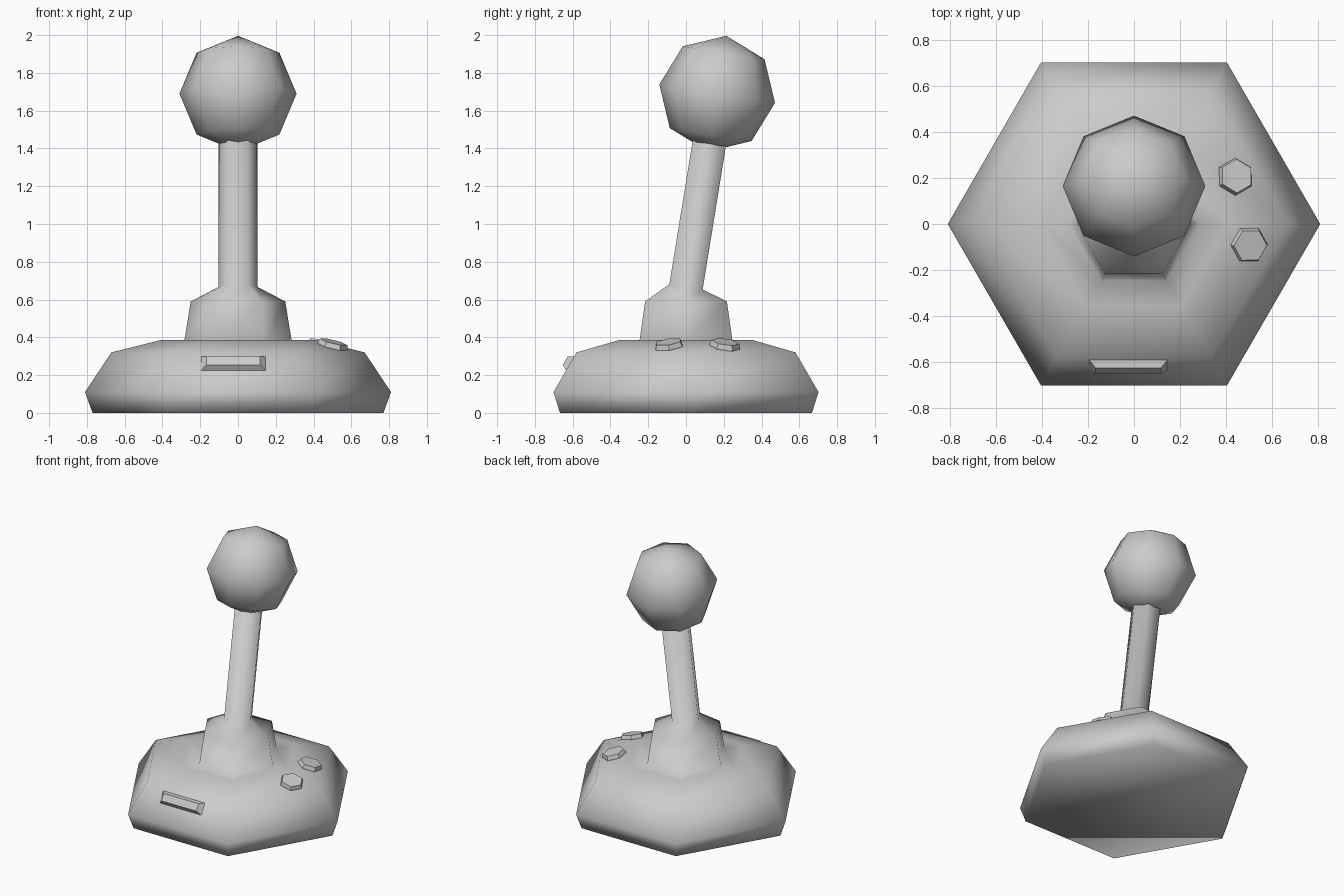
import bpy
import bmesh
import math
from mathutils import Matrix, Vector

cube = bpy.data.objects.get("Cube")
if cube:
    bpy.data.objects.remove(cube, do_unlink=True)

# Single grey plastic
grey = bpy.data.materials.new("grey plastic")
grey.use_nodes = True
COLOUR = (0.6, 0.6, 0.6, 1)
grey.diffuse_color = COLOUR
grey.node_tree.nodes["Principled BSDF"].inputs["Base Color"].default_value = COLOUR

TILT = math.radians(9)          # backward lean of the stick
AXIS = Vector((0, math.sin(TILT), math.cos(TILT)))
BALL = Vector((0, 0.165, 1.69))


def finish(name, bm, smooth):
    bmesh.ops.recalc_face_normals(bm, faces=bm.faces[:])
    mesh = bpy.data.meshes.new(name)
    bm.to_mesh(mesh)
    bm.free()
    for face in mesh.polygons:
        face.use_smooth = smooth
    mesh.materials.append(grey)
    obj = bpy.data.objects.new(name, mesh)
    bpy.context.collection.objects.link(obj)
    return obj


def skin(bm, rings):
    """Bridge equal-length point rings and cap both ends."""
    loops = [[bm.verts.new(p) for p in ring] for ring in rings]
    for low, high in zip(loops, loops[1:]):
        for i in range(len(low)):
            j = (i + 1) % len(low)
            bm.faces.new((low[i], low[j], high[j], high[i]))
    bm.faces.new(loops[0][::-1])
    bm.faces.new(loops[-1])


def hexagon(radius, centre, lean=0.0, spin=0.0):
    turn = Matrix.Rotation(-lean, 3, "X")
    return [Vector(centre) + turn @ Vector((radius * math.cos(spin + k * math.pi / 3),
                                            radius * math.sin(spin + k * math.pi / 3), 0))
            for k in range(6)]


# Base, collar and leaning shaft share one hexagonal skin
profile = [(0.77, 0), (0.81, 0.11), (0.67, 0.32), (0.41, 0.385),
           (0.285, 0.378), (0.25, 0.59)]
rings = [hexagon(r, (0, 0, z)) for r, z in profile]
rings.append(hexagon(0.103, (0, 0, 0.667), TILT))
rings.append(hexagon(0.103, BALL - AXIS * 0.265, TILT))
bm = bmesh.new()
skin(bm, rings)
finish("base_and_shaft", bm, True)

# Ball grip, tilted with the shaft
bm = bmesh.new()
bmesh.ops.create_uvsphere(bm, u_segments=8, v_segments=4, radius=0.31,
                          matrix=Matrix.Translation(BALL) @ Matrix.Rotation(-TILT, 4, "X"))
finish("ball_grip", bm, True)

# Two hexagonal buttons lying on the sloping top of the base
for name, x, y, facing, spin in (("rear_button", 0.44, 0.205, 30, 0),
                                 ("front_button", 0.50, -0.09, -30, 30)):
    bm = bmesh.new()
    skin(bm, [hexagon(0.082, (0, 0, -0.02), spin=math.radians(spin)),
              hexagon(0.082, (0, 0, 0.005), spin=math.radians(spin)),
              hexagon(0.074, (0, 0, 0.028), spin=math.radians(spin))])
    button = finish(name, bm, False)
    normal = Matrix.Rotation(math.radians(facing), 4, "Z") @ Matrix.Rotation(math.radians(16), 4, "Y")
    button.matrix_world = Matrix.Translation((x, y, 0.349)) @ normal


def rectangle(half_x, half_y, z):
    return [Vector((sx * half_x, sy * half_y, z))
            for sx, sy in ((-1, -1), (1, -1), (1, 1), (-1, 1))]


# Raised bevelled plate on the sloping front side
bm = bmesh.new()
skin(bm, [rectangle(0.17, 0.043, -0.01), rectangle(0.17, 0.043, 0),
          rectangle(0.142, 0.026, 0.03)])
plate = finish("front_plate", bm, False)
plate.matrix_world = (Matrix.Translation((-0.025, -0.613, 0.262))
                      @ Matrix.Rotation(math.radians(60), 4, "X"))
